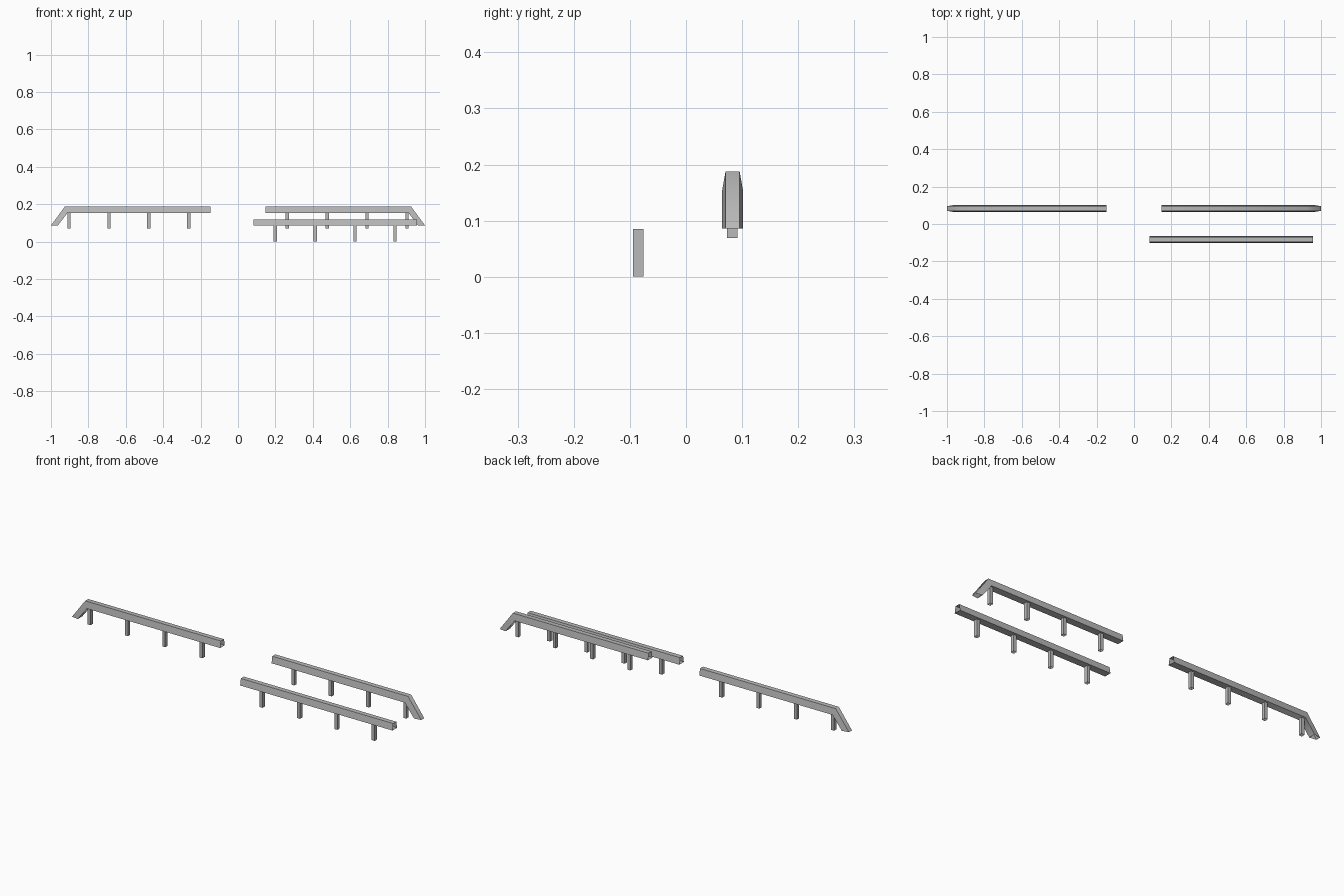
import bpy, bmesh
from mathutils import Vector

if "Cube" in bpy.data.objects:
    bpy.data.objects.remove(bpy.data.objects["Cube"])

# Beam cross-section: narrow top, wide bottom (half widths), open ends
TOP, BOT = 0.0125, 0.0185
BASE, HEIGHT = 0.085, 0.034

steel = bpy.data.materials.new("dark_steel")
steel.diffuse_color = (0.49, 0.49, 0.49, 1)
steel.use_nodes = True
steel.node_tree.nodes["Principled BSDF"].inputs["Base Color"].default_value = steel.diffuse_color


def make_object(name, bm):
    bmesh.ops.recalc_face_normals(bm, faces=bm.faces)
    mesh = bpy.data.meshes.new(name)
    bm.to_mesh(mesh)
    bm.free()
    mesh.materials.append(steel)
    # Soft shading over the bend, sharp long edges
    mesh.shade_smooth()
    mesh.set_sharp_from_angle(angle=1.1)
    ob = bpy.data.objects.new(name, mesh)
    bpy.context.collection.objects.link(ob)
    return ob


def beam(name, stations, y):
    """Hollow trapezoid tube; each station gives top (x, z) and bottom (x, z)."""
    bm = bmesh.new()
    rings = []
    for (xt, zt), (xb, zb) in stations:
        rings.append([bm.verts.new(p) for p in (
            (xt, y - TOP, zt), (xt, y + TOP, zt),
            (xb, y + BOT, zb), (xb, y - BOT, zb))])
    for a, b in zip(rings, rings[1:]):
        for i in range(4):
            j = (i + 1) % 4
            bm.faces.new((a[i], a[j], b[j], b[i]))
    return make_object(name, bm)


def posts(name, xs, y, z):
    """Row of square posts (open tubes) standing at height z."""
    bm = bmesh.new()
    for x in xs:
        geo = bmesh.ops.create_cube(bm, size=1)
        bmesh.ops.scale(bm, vec=(0.017, 0.0185, BASE), verts=geo["verts"])
        bmesh.ops.translate(bm, vec=Vector((x, y, z + BASE / 2)), verts=geo["verts"])
    bm.normal_update()
    ends = [f for f in bm.faces if abs(f.normal.z) > 0.9]
    bmesh.ops.delete(bm, geom=ends, context='FACES_ONLY')
    return make_object(name, bm)


# Straight middle rail, at the front
z = BASE + HEIGHT
beam("straight_rail_beam", [((0.083, z), (0.083, BASE)), ((0.956, z), (0.956, BASE))], -0.0825)
posts("straight_rail_posts", [0.199 + 0.2137 * i for i in range(4)], -0.085, 0)

# Mirrored end rails with a sloping terminal, at the back
lift = 0.069
lo, hi = BASE + lift, BASE + lift + HEIGHT
for side, s in (("left", -1), ("right", 1)):
    path = [((0.147, hi), (0.147, lo)),
            ((0.925, hi), (0.911, lo)),
            ((1.0, 0.086), (0.963, 0.086))]
    beam(side + "_end_rail_beam",
         [((s * t[0], t[1]), (s * b[0], b[1])) for t, b in path], 0.083)
    posts(side + "_end_rail_posts", [s * (0.263 + 0.2137 * i) for i in range(4)], 0.0825, lift)
